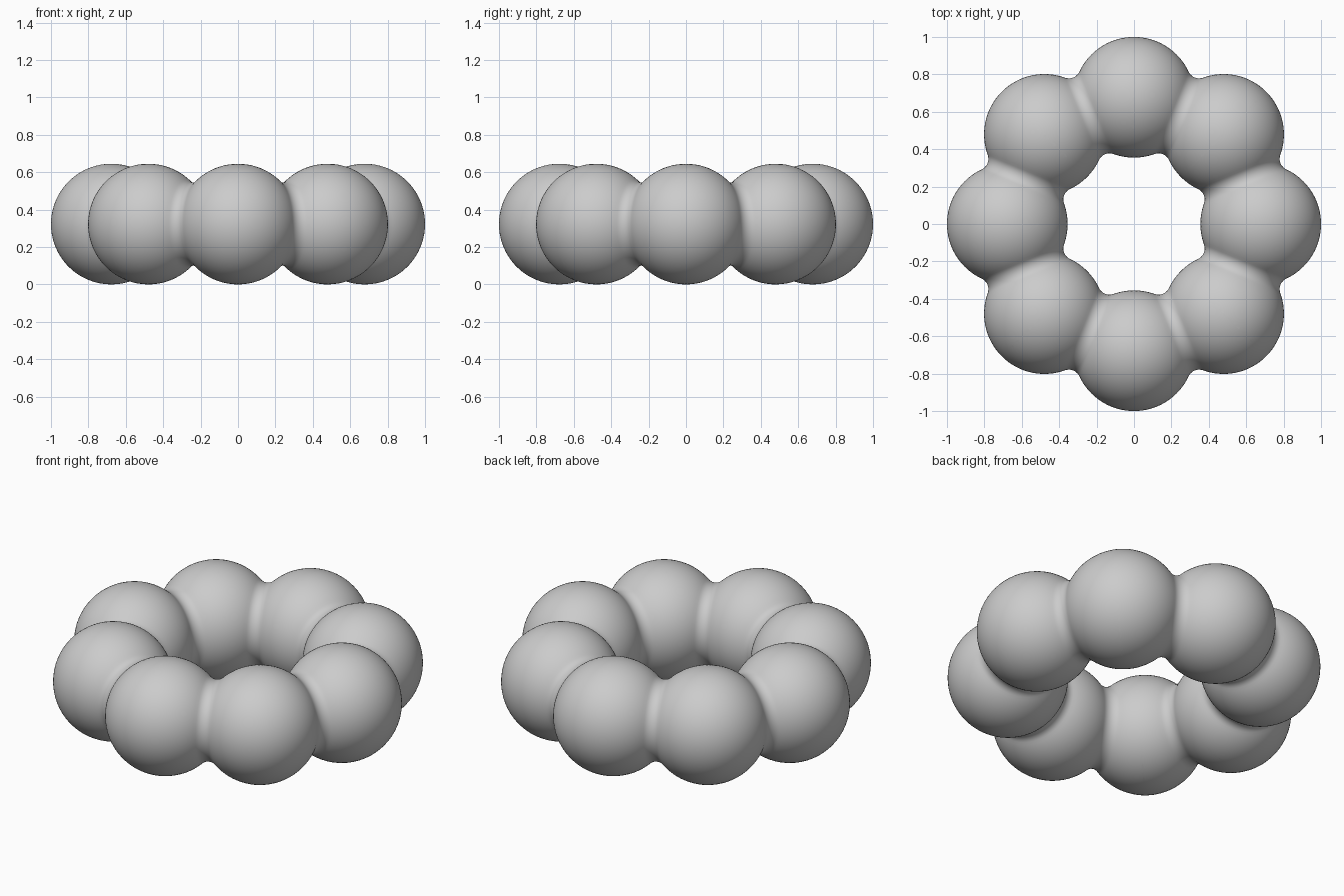
import bpy, bmesh
from math import sin, cos, pi, sqrt, asin, radians
from mathutils import Matrix

if "Cube" in bpy.data.objects:
    bpy.data.objects.remove(bpy.data.objects["Cube"])

BEADS = 8
r = 0.3225                 # bead radius
R = 1.0 - r                # ring radius through bead centres
neck = 0.222               # radius of the blended neck between beads
half = pi / BEADS
d = R * sin(half)          # half the distance between neighbouring beads

# Fillet circle tangent to both beads and giving the wanted neck radius
f = (r * r - d * d - neck * neck) / (2 * (neck - r))
h = neck + f
t_end = asin(d / (r + f))

# Profile of one link (radius, position along axis): bead half, fillet, bead half
t0, n, m = radians(-36), 28, 10
left = [(r * cos(t0 + (t_end - t0) * i / n), -d + r * sin(t0 + (t_end - t0) * i / n))
        for i in range(n)]
fillet = [(h - f * cos(t_end * (2 * i / m - 1)), f * sin(t_end * (2 * i / m - 1)))
          for i in range(m + 1)]
profile = left + fillet + [(a, -b) for a, b in reversed(left)]

# Revolve the profile around the axis joining two bead centres
bm = bmesh.new()
STEPS = 72
rings = [[bm.verts.new((R * cos(half) + a * cos(2 * pi * k / STEPS), b,
                        r + a * sin(2 * pi * k / STEPS))) for k in range(STEPS)]
         for a, b in profile]
for lo, hi in zip(rings, rings[1:]):
    for k in range(STEPS):
        j = (k + 1) % STEPS
        bm.faces.new((lo[k], lo[j], hi[j], hi[k]))

# Trim the link at the radial planes through both bead centres
for s in (1, -1):
    bmesh.ops.bisect_plane(bm, geom=bm.verts[:] + bm.edges[:] + bm.faces[:], dist=1e-6,
                           plane_co=(0, 0, 0), plane_no=(-sin(half), s * cos(half), 0),
                           clear_outer=True)

# Repeat the link around the ring and weld the seams
bm.transform(Matrix.Rotation(half, 4, 'Z'))
link = bm.verts[:] + bm.edges[:] + bm.faces[:]
for i in range(1, BEADS):
    copy = bmesh.ops.duplicate(bm, geom=link)["geom"]
    bmesh.ops.rotate(bm, verts=[v for v in copy if isinstance(v, bmesh.types.BMVert)],
                     cent=(0, 0, 0), matrix=Matrix.Rotation(2 * half * i, 3, 'Z'))
bmesh.ops.remove_doubles(bm, verts=bm.verts[:], dist=0.0005)
bmesh.ops.recalc_face_normals(bm, faces=bm.faces[:])
for face in bm.faces:
    face.smooth = True

mesh = bpy.data.meshes.new("bead_ring")
bm.to_mesh(mesh)
bm.free()
bpy.context.collection.objects.link(bpy.data.objects.new("bead_ring", mesh))
